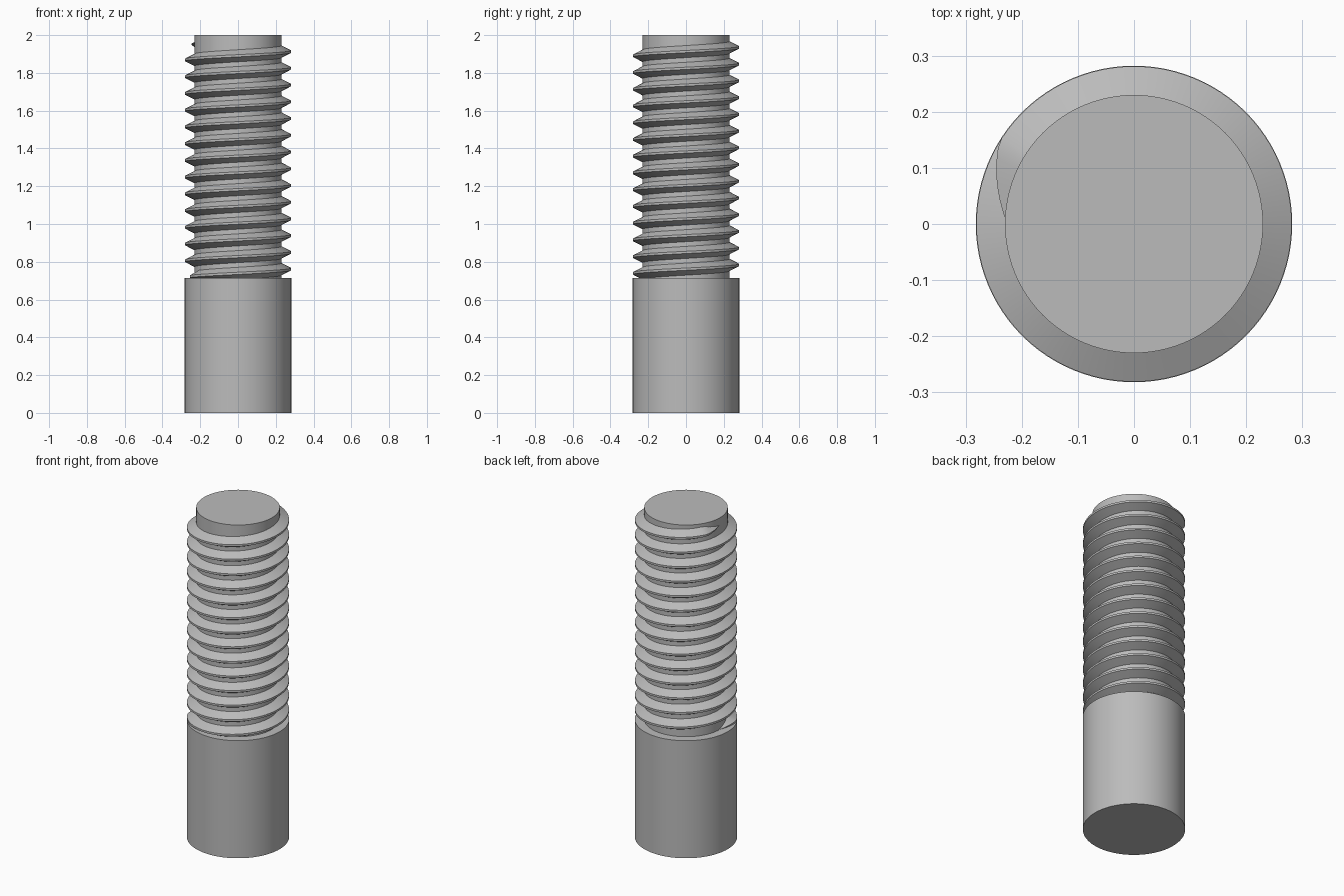
import bpy, bmesh
from math import cos, sin, pi, radians

cube = bpy.data.objects.get("Cube")
if cube:
    bpy.data.objects.remove(cube)

STEPS = 96                      # segments per turn
SHANK_R, SHANK_TOP = 0.282, 0.714
CORE_R, CREST_R = 0.23, 0.281
TURNS, PITCH, START_Z = 14, 0.0886, 0.716
START_ANGLE, RUNOUT = radians(177), radians(28)

steel = bpy.data.materials.new("grey_steel")
steel.use_nodes = True
steel.diffuse_color = (0.5, 0.5, 0.5, 1)
steel.node_tree.nodes["Principled BSDF"].inputs["Base Color"].default_value = (0.5, 0.5, 0.5, 1)


def finish(obj):
    obj.data.materials.append(steel)
    bpy.ops.object.select_all(action="DESELECT")
    obj.select_set(True)
    bpy.context.view_layer.objects.active = obj
    bpy.ops.object.shade_smooth_by_angle(angle=radians(30))


def cylinder(name, radius, bottom, top):
    bpy.ops.mesh.primitive_cylinder_add(
        vertices=STEPS, radius=radius, depth=top - bottom, location=(0, 0, (bottom + top) / 2))
    obj = bpy.context.object
    obj.name = name
    finish(obj)


# Plain shank and the thinner core that carries the thread
cylinder("shank", SHANK_R, 0, SHANK_TOP)
cylinder("thread_core", CORE_R, SHANK_TOP - 0.02, 2)

# Thread tooth: (height above core, offset along axis), swept along a helix
depth = CREST_R - CORE_R
profile = [(-0.008, -0.036), (depth, -0.006), (depth, 0.006), (-0.008, 0.036)]

bm = bmesh.new()
rings = []
total = TURNS * 2 * pi
count = TURNS * STEPS
for i in range(count + 1):
    turn = total * i / count
    angle = START_ANGLE + turn
    # The tooth fades into the core at both ends
    size = max(0.02, min(1, turn / RUNOUT, (total - turn) / RUNOUT))
    z = START_Z + PITCH * turn / (2 * pi)
    ring = []
    for out, along in profile:
        r = CORE_R + (out * size if out > 0 else out)
        ring.append(bm.verts.new((r * cos(angle), r * sin(angle), z + along * size)))
    rings.append(ring)
for a, b in zip(rings, rings[1:]):
    for k in range(4):
        n = (k + 1) % 4
        bm.faces.new((a[k], b[k], b[n], a[n]))
bm.faces.new(rings[0])
bm.faces.new(rings[-1][::-1])
bmesh.ops.recalc_face_normals(bm, faces=bm.faces)
mesh = bpy.data.meshes.new("screw_thread")
bm.to_mesh(mesh)
bm.free()
thread = bpy.data.objects.new("screw_thread", mesh)
bpy.context.collection.objects.link(thread)
finish(thread)
